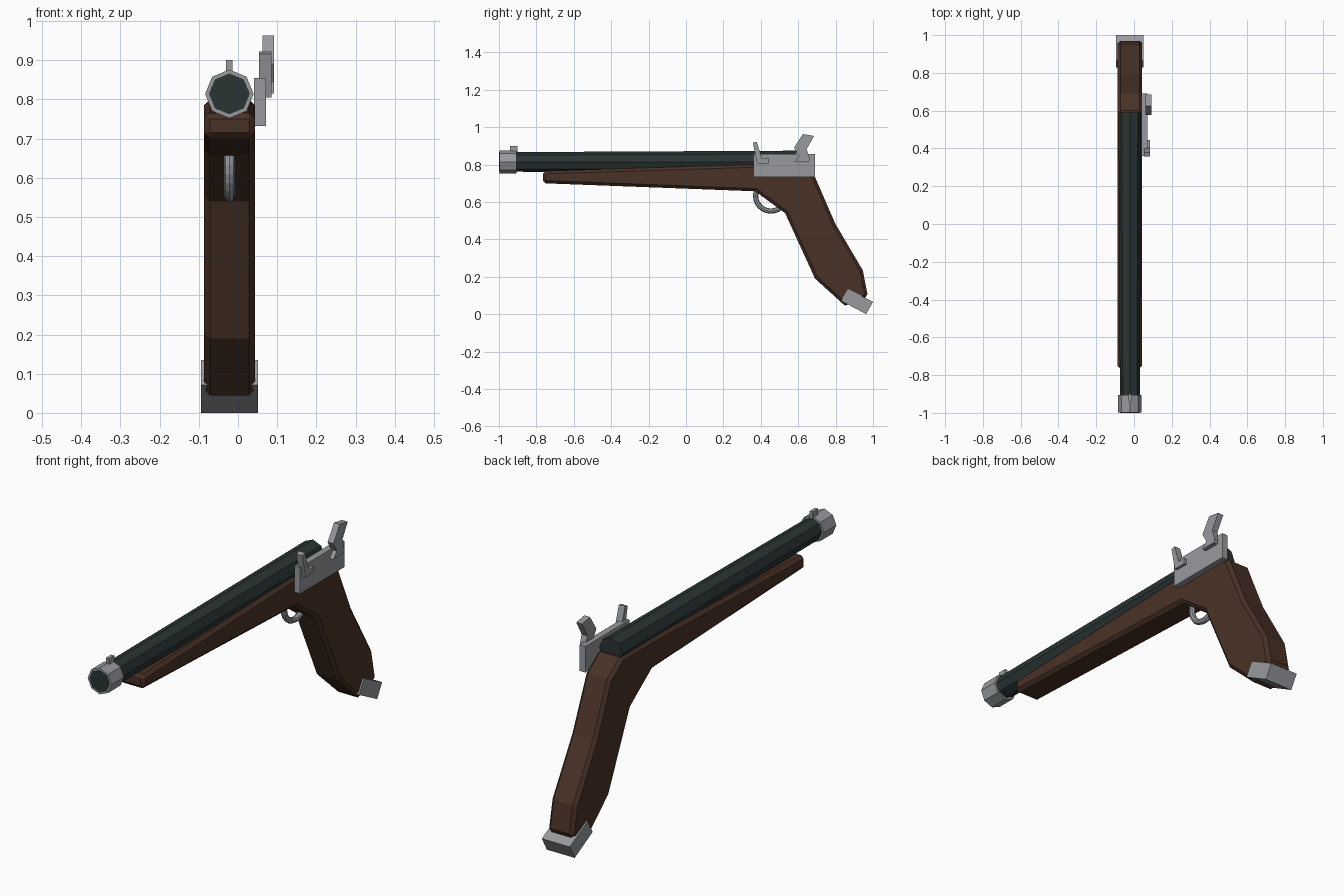
import bpy, bmesh, math
from mathutils import Matrix

cube = bpy.data.objects.get("Cube")
if cube:
    bpy.data.objects.remove(cube, do_unlink=True)

CX = -0.022      # centre line of the barrel and stock
AXIS_Z = 0.814   # height of the bore


def material(name, rgb):
    mat = bpy.data.materials.new(name)
    mat.use_nodes = True
    mat.diffuse_color = (*rgb, 1)
    bsdf = next(n for n in mat.node_tree.nodes if n.type == 'BSDF_PRINCIPLED')
    bsdf.inputs["Base Color"].default_value = (*rgb, 1)
    return mat


wood = material("dark walnut", (0.066, 0.031, 0.019))
gunmetal = material("blued metal", (0.024, 0.034, 0.034))
steel = material("grey steel", (0.31, 0.32, 0.34))


def finish(name, bm, mat):
    bmesh.ops.recalc_face_normals(bm, faces=bm.faces)
    mesh = bpy.data.meshes.new(name)
    bm.to_mesh(mesh)
    bm.free()
    mesh.materials.append(mat)
    obj = bpy.data.objects.new(name, mesh)
    bpy.context.collection.objects.link(obj)
    return obj


def prism(name, profile, x0, x1, mat):
    """Side profile of (y, z) points extruded from x0 to x1."""
    bm = bmesh.new()
    face = bm.faces.new([bm.verts.new((x0, y, z)) for y, z in profile])
    out = bmesh.ops.extrude_face_region(bm, geom=[face])
    for v in out["geom"]:
        if isinstance(v, bmesh.types.BMVert):
            v.co.x = x1
    return finish(name, bm, mat)


def octagon_bar(name, y0, y1, r0, r1, mat):
    """Eight-sided bar along y, with a corner at the top."""
    bm = bmesh.new()
    place = (Matrix.Translation((CX, (y0 + y1) / 2, AXIS_Z))
             @ Matrix.Rotation(-math.pi / 2, 4, 'X'))
    bmesh.ops.create_cone(bm, cap_ends=True, segments=8, radius1=r0,
                          radius2=r1, depth=y1 - y0, matrix=place)
    return finish(name, bm, mat)


# Stock and grip in one piece, with chamfered rims
stock = prism("stock", [
    (-0.765, 0.765), (0.36, 0.80), (0.60, 0.80), (0.69, 0.733),
    (0.797, 0.486), (0.945, 0.235), (0.973, 0.094), (0.85, 0.045),
    (0.69, 0.19), (0.53, 0.54), (0.37, 0.657), (-0.765, 0.70)],
    CX - 0.065, CX + 0.065, wood)
bevel = stock.modifiers.new("chamfer", 'BEVEL')
bevel.width = 0.015
bevel.segments = 1
bevel.limit_method = 'ANGLE'
bevel.angle_limit = math.radians(65)

# Barrel, muzzle ring and front sight
octagon_bar("barrel", -1.0, 0.59, 0.052, 0.060, gunmetal)
octagon_bar("muzzle_ring", -0.998, -0.905, 0.062, 0.062, steel)
prism("front_sight", [(-0.94, 0.86), (-0.94, 0.90), (-0.90, 0.90), (-0.90, 0.86)],
      CX - 0.008, CX + 0.008, steel)

# Lock on the left side
prism("lock_plate", [(0.36, 0.732), (0.69, 0.732), (0.69, 0.855), (0.36, 0.855)],
      0.041, 0.072, steel)
prism("striker_plate", [
    (0.358, 0.916), (0.378, 0.922), (0.406, 0.832), (0.444, 0.832),
    (0.444, 0.805), (0.38, 0.805)], 0.053, 0.085, steel)
prism("hammer", [
    (0.578, 0.89), (0.625, 0.963), (0.685, 0.953), (0.645, 0.882),
    (0.662, 0.83), (0.655, 0.815), (0.578, 0.815), (0.604, 0.845)],
    0.062, 0.092, steel)

# Trigger guard, its upper half set in the stock
bpy.ops.mesh.primitive_torus_add(
    location=(CX, 0.454, 0.633), rotation=(0, math.pi / 2, 0),
    major_segments=24, minor_segments=8, major_radius=0.082, minor_radius=0.014)
guard = bpy.context.object
guard.name = "trigger_guard"
guard.data.materials.append(steel)

# Cap on the end of the grip
prism("butt_cap", [(0.866, 0.135), (1.0, 0.066), (0.963, 0.0), (0.829, 0.071)],
      CX - 0.0725, CX + 0.0725, steel)
